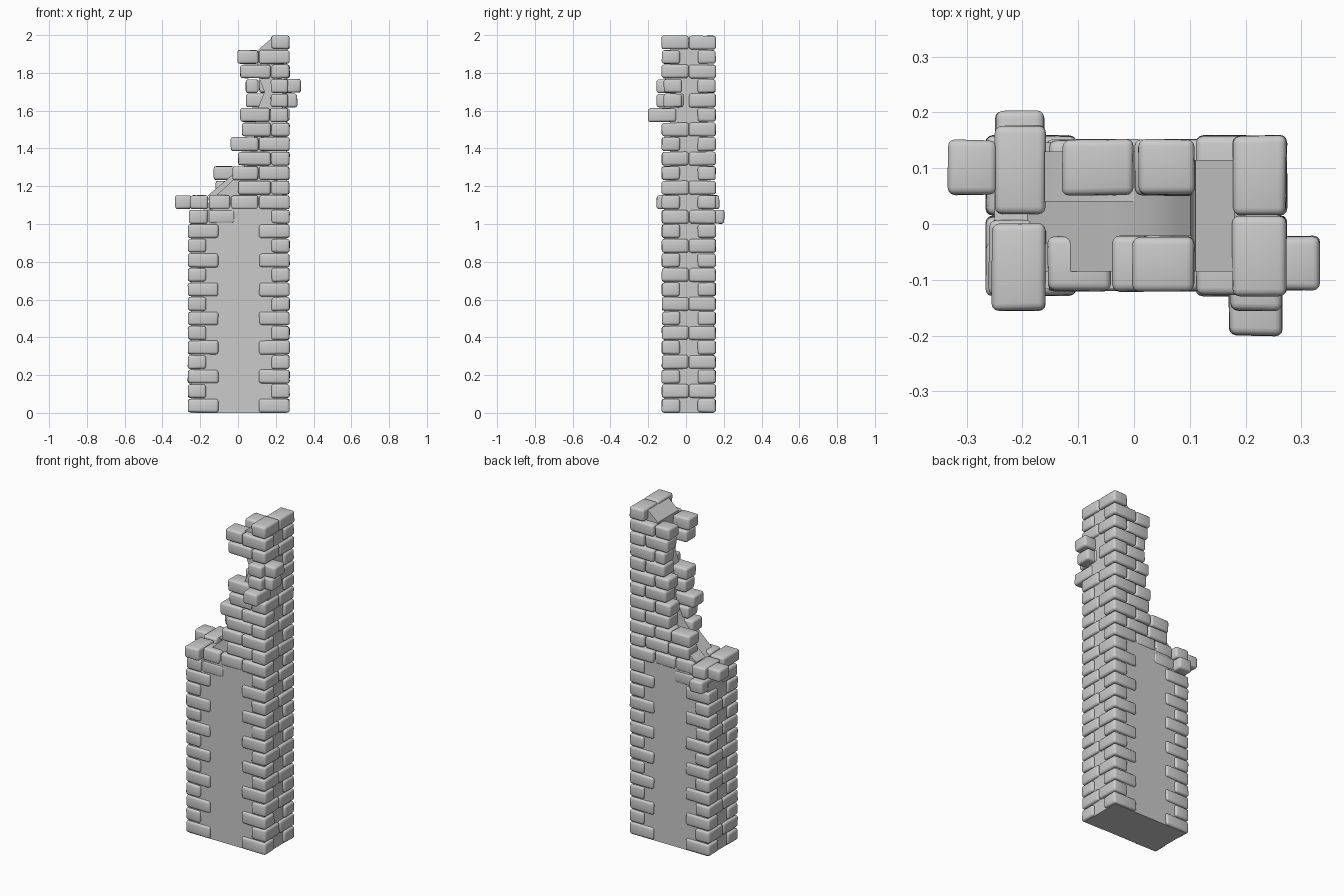
import bpy, bmesh, random
from mathutils import Vector

if "Cube" in bpy.data.objects:
    bpy.data.objects.remove(bpy.data.objects["Cube"])

random.seed(4)
H = 2 / 26                      # course height
X0, X1, Y0, Y1 = -0.267, 0.275, -0.13, 0.16


def finish(bm, name, angle=0.6):
    bmesh.ops.recalc_face_normals(bm, faces=bm.faces)
    me = bpy.data.meshes.new(name)
    bm.to_mesh(me)
    bm.free()
    ob = bpy.data.objects.new(name, me)
    bpy.context.collection.objects.link(ob)
    bpy.context.view_layer.objects.active = ob
    ob.select_set(True)
    bpy.ops.object.shade_smooth_by_angle(angle=angle)
    ob.select_set(False)
    return ob


def bricks(name, items):
    """items: (course, x0, x1, y0, y1); worn, slightly uneven bevelled stones"""
    bm = bmesh.new()
    for n, x0, x1, y0, y1 in items:
        b = bmesh.new()
        bmesh.ops.create_cube(b, size=1)
        c = Vector(((x0 + x1) / 2, (y0 + y1) / 2, (n + 0.5) * H))
        s = Vector((x1 - x0, y1 - y0, H - 0.001))
        for v in b.verts:
            for k in range(3):
                d = s[k] / 2 - random.uniform(0, 0.004)
                v.co[k] = c[k] + (d if v.co[k] > 0 else -d)
        bmesh.ops.bevel(b, geom=b.edges[:], offset=0.013, segments=3,
                        profile=0.5, affect='EDGES')
        tmp = bpy.data.meshes.new("tmp")
        b.to_mesh(tmp)
        b.free()
        bm.from_mesh(tmp)
        bpy.data.meshes.remove(tmp)
    return finish(bm, name, 1.0)


def extrude_profile(name, pts, y0, y1):
    bm = bmesh.new()
    f = bm.faces.new([bm.verts.new((x, y0, z)) for x, z in pts])
    r = bmesh.ops.extrude_face_region(bm, geom=[f])
    for v in r["geom"]:
        if isinstance(v, bmesh.types.BMVert):
            v.co.y = y1
    bmesh.ops.triangulate(bm, faces=[f for f in bm.faces if len(f.verts) > 4])
    return finish(bm, name)


# Mortar core: plain lower wall and ragged broken upper part
extrude_profile("core_lower", [(-0.25, 0), (0.258, 0), (0.258, 1.10), (-0.06, 1.10),
                               (-0.25, 1.05)], -0.116, 0.146)
extrude_profile("core_upper", [(-0.24, 1.0), (0.258, 1.0), (0.258, 1.95), (0.18, 1.985),
                               (0.11, 1.925), (0.10, 1.80), (0.14, 1.70), (0.10, 1.60),
                               (0.08, 1.42), (0.03, 1.30), (-0.04, 1.22), (-0.15, 1.12)],
                -0.085, 0.115)
extrude_profile("core_rubble", [(-0.16, 1.15), (0.06, 1.10), (0.06, 1.28), (-0.03, 1.26)],
                0.04, 0.13)

# Interlocking corner stones, long and short on alternate courses
right, left = [], []
for n in range(26):
    even = n % 2 == 0
    w, d = (0.165, 0.10) if even else (0.10, 0.146)
    if n not in (20, 21, 22):
        right.append((n, X1 - w, X1, Y0, Y0 + d))
    right.append((n, X1 - w, X1, Y1 - d, Y1))
    if n < 13:
        left += [(n, X0, X0 + w, Y0, Y0 + d), (n, X0, X0 + w, Y1 - d, Y1)]
bricks("right_corner_bricks", right)
bricks("left_corner_bricks", left)

# Displaced stones at the broken left top and on the right column
bricks("loose_left_bricks", [
    (13, -0.262, -0.16, -0.13, 0.01), (13, -0.25, -0.158, 0.055, 0.205),
    (14, -0.256, -0.156, -0.157, 0.003), (14, -0.25, -0.155, 0.015, 0.178),
    (14, -0.335, -0.245, 0.05, 0.152)])
bricks("loose_right_bricks", [
    (20, 0.168, 0.268, -0.202, -0.05),
    (21, 0.172, 0.268, -0.157, -0.01), (22, 0.172, 0.268, -0.157, -0.02),
    (21, 0.22, 0.315, -0.12, -0.02), (22, 0.235, 0.335, -0.12, -0.02)])

# Stepped remains of the front and back wall faces: course -> x spans
front = {13: [(-0.16, -0.015)], 14: [(-0.157, -0.04), (-0.04, 0.11)],
         15: [(0.0, 0.175)], 16: [(-0.03, 0.11)], 17: [(0.0, 0.175)],
         18: [(-0.04, 0.11)], 19: [(0.02, 0.175)], 20: [(0.01, 0.17)],
         23: [(0.01, 0.175)], 24: [(-0.005, 0.11)]}
back = {13: [(-0.16, -0.02)], 14: [(-0.155, -0.03), (-0.03, 0.11)],
        15: [(-0.12, 0.02), (0.02, 0.175)], 16: [(-0.13, 0.0), (0.0, 0.11)],
        17: [(0.01, 0.175)], 18: [(0.0, 0.11)], 19: [(0.03, 0.175)],
        20: [(0.01, 0.11)], 21: [(0.04, 0.175)], 22: [(0.04, 0.11)],
        23: [(0.02, 0.175)], 24: [(0.005, 0.11)]}
bricks("front_wall_bricks", [(n, a, b, -0.122, -0.02) for n, s in front.items() for a, b in s])
bricks("back_wall_bricks", [(n, a, b, 0.05, 0.153) for n, s in back.items() for a, b in s])
